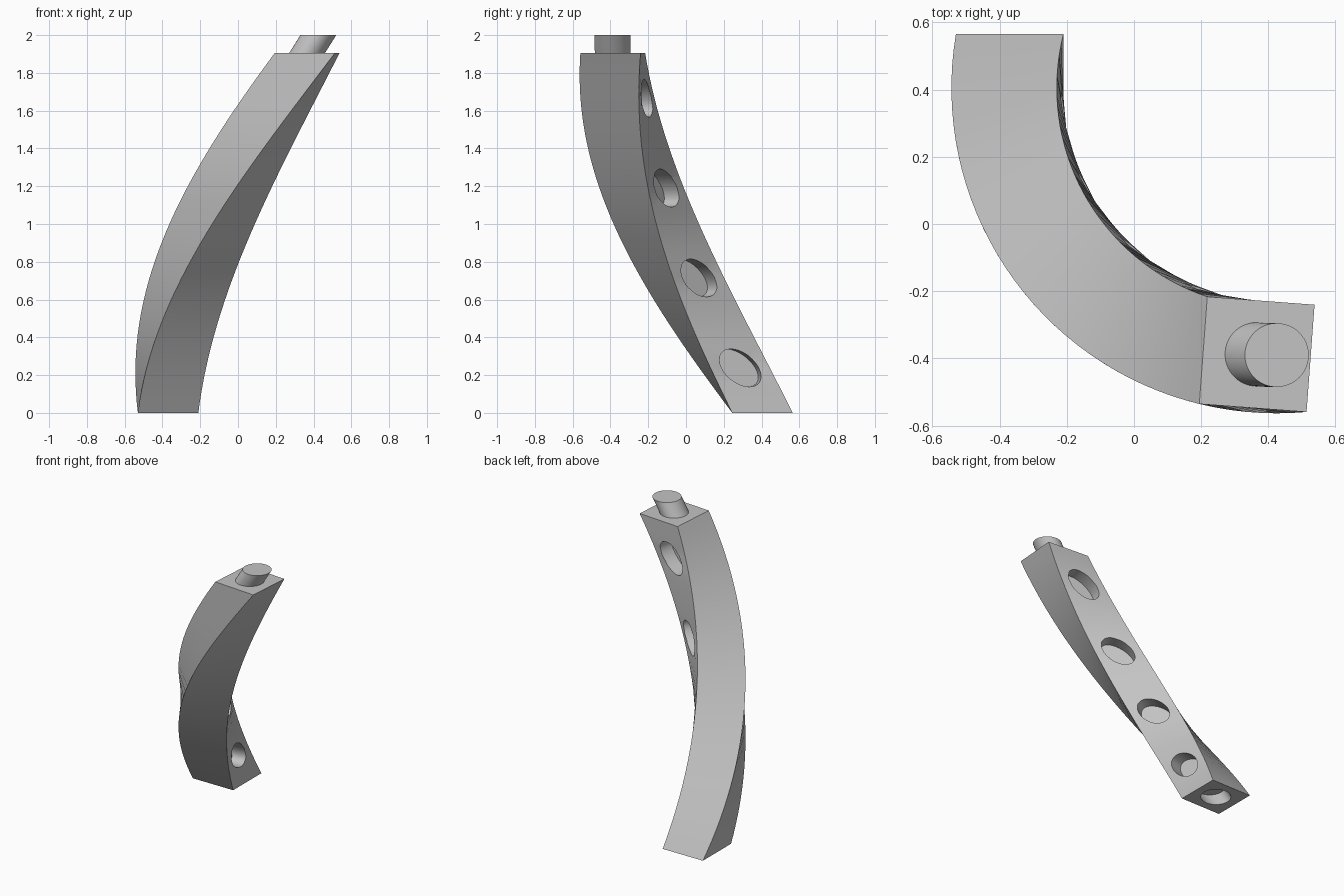
import bpy, bmesh, math
from mathutils import Vector, Matrix

if "Cube" in bpy.data.objects:
    bpy.data.objects.remove(bpy.data.objects["Cube"], do_unlink=True)

AXIS = Vector((0.425, 0.405, 0))     # vertical axis the column winds around
RADIUS = 0.795                       # axis to column centre
HALF = 0.16                          # half width of the square section
HEIGHT = 1.905
TURN = math.pi / 4                   # radians of turn per unit of height

grey = bpy.data.materials.new("mid grey")
grey.use_nodes = True
colour = (0.55, 0.55, 0.55, 1)
grey.diffuse_color = colour
grey.node_tree.nodes["Principled BSDF"].inputs["Base Color"].default_value = colour


def twist(p):
    """Wind a point of the straight column around the axis."""
    return AXIS + Matrix.Rotation(TURN * p.z, 3, "Z") @ Vector(p)


def add_tube(bm, loops):
    """Closed tube through a row of point loops, wound around the axis."""
    rings = [[bm.verts.new(twist(p)) for p in loop] for loop in loops]
    n = len(rings[0])
    for a, b in zip(rings, rings[1:]):
        for i in range(n):
            j = (i + 1) % n
            bm.faces.new((a[i], a[j], b[j], b[i]))
    bm.faces.new(rings[0][::-1])
    bm.faces.new(rings[-1])


def make(name, bm):
    bmesh.ops.recalc_face_normals(bm, faces=bm.faces)
    mesh = bpy.data.meshes.new(name)
    bm.to_mesh(mesh)
    bm.free()
    mesh.materials.append(grey)
    ob = bpy.data.objects.new(name, mesh)
    bpy.context.collection.objects.link(ob)
    return ob


def levels(z0, z1, steps):
    return [z0 + (z1 - z0) * k / steps for k in range(steps + 1)]


def circle(r, sides=48):
    return [(r * math.cos(a), r * math.sin(a))
            for a in (2 * math.pi * i / sides for i in range(sides))]


def upright(points, zs):
    return [[Vector((-RADIUS + u, v, z)) for u, v in points] for z in zs]


def smooth(ob):
    bpy.ops.object.select_all(action="DESELECT")
    ob.select_set(True)
    bpy.context.view_layer.objects.active = ob
    bpy.ops.object.shade_smooth_by_angle(angle=math.radians(30))


# Square column
bm = bmesh.new()
square = [(-HALF, -HALF), (HALF, -HALF), (HALF, HALF), (-HALF, HALF)]
add_tube(bm, upright(square, levels(0, HEIGHT, 32)))
column = make("twisted_column", bm)

# Cutters: four sockets along the inner face and one in the base
bm = bmesh.new()
inner = -RADIUS + HALF
for k in range(4):
    zc = HEIGHT * (k + 0.5) / 4
    add_tube(bm, [[Vector((x, u, zc + v)) for u, v in circle(0.1)]
                  for x in (inner - 0.1, inner + 0.05)])
add_tube(bm, upright(circle(0.1), levels(-0.05, 0.1, 4)))
cutter = make("socket_cutters", bm)
cutter.hide_render = True

cut = column.modifiers.new("sockets", "BOOLEAN")
cut.operation = "DIFFERENCE"
cut.solver = "EXACT"
cut.object = cutter
bpy.context.view_layer.objects.active = column
bpy.ops.object.modifier_apply(modifier=cut.name)
bpy.data.objects.remove(cutter, do_unlink=True)
smooth(column)

# Round peg on the top
bm = bmesh.new()
add_tube(bm, upright(circle(0.095), levels(HEIGHT - 0.005, 2.0, 4)))
smooth(make("top_peg", bm))
